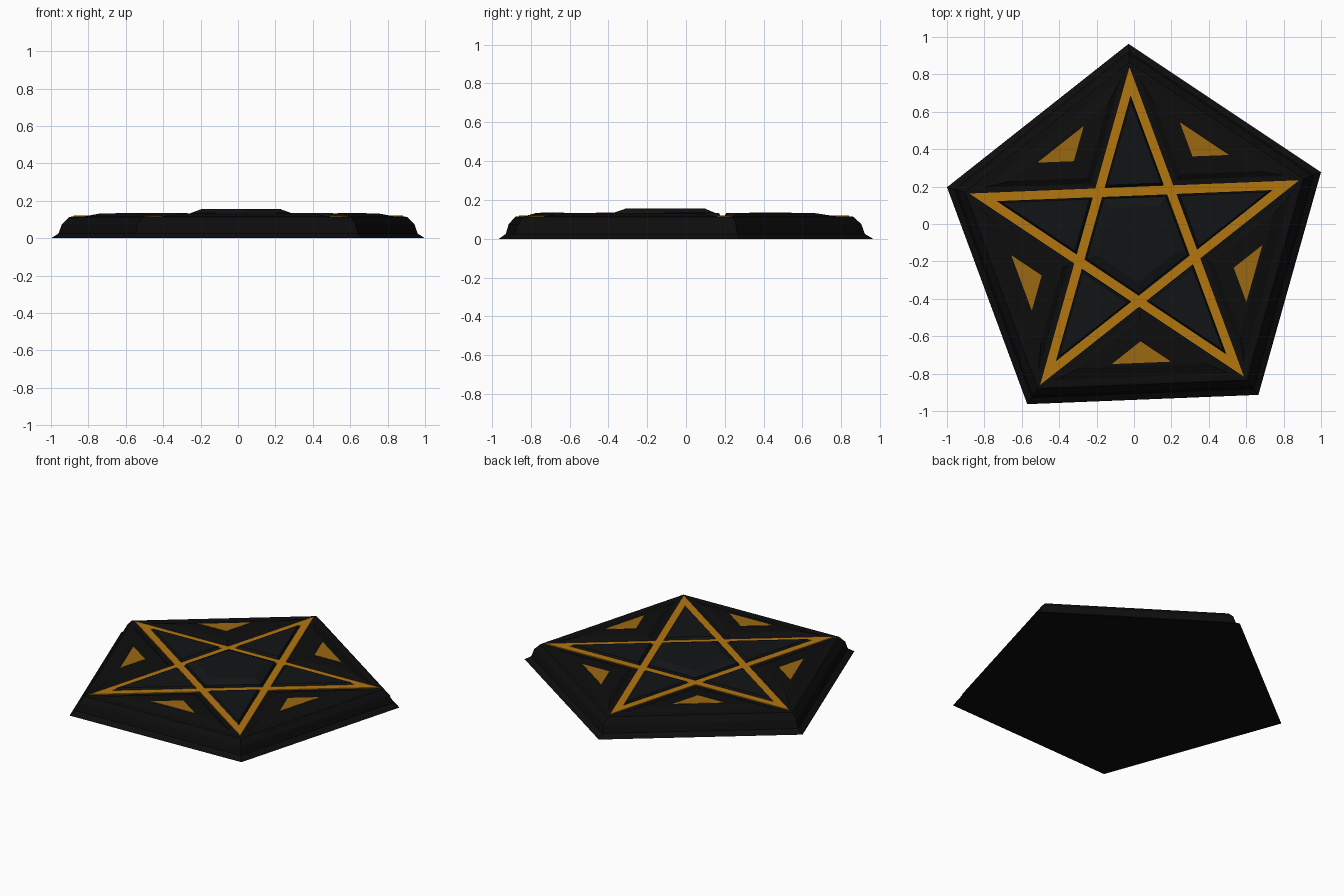
import bpy, bmesh, math

if "Cube" in bpy.data.objects:
    bpy.data.objects.remove(bpy.data.objects["Cube"])

CX, CY, TURN = 0.013, -0.088, 92.3   # centre and rotation of the pentagon

def material(name, r, g, b):
    m = bpy.data.materials.new(name)
    m.diffuse_color = (r, g, b, 1)
    m.use_nodes = True
    m.node_tree.nodes["Principled BSDF"].inputs["Base Color"].default_value = m.diffuse_color
    return m

black = material("black", 0.004, 0.004, 0.004)
slate = material("slate", 0.006, 0.007, 0.008)
gold = material("gold", 0.45, 0.18, 0.005)
dark_gold = material("dark_gold", 0.33, 0.14, 0.006)

def place(points, deg):
    """Turn flat (outward, sideways) points to a direction around the centre."""
    a = math.radians(deg)
    c, s = math.cos(a), math.sin(a)
    return [(CX + u * c - v * s, CY + u * s + v * c) for u, v in points]

def ring(r, offset=0):
    return [place([(r, 0)], TURN + offset + 72 * k)[0] for k in range(5)]

def stack(name, layers, mat):
    """Closed solid lofted through (outline, z) layers."""
    bm = bmesh.new()
    loops = [[bm.verts.new((x, y, z)) for x, y in pts] for pts, z in layers]
    bm.faces.new(loops[0])
    bm.faces.new(loops[-1])
    n = len(loops[0])
    for a, b in zip(loops, loops[1:]):
        for i in range(n):
            j = (i + 1) % n
            bm.faces.new((a[i], a[j], b[j], b[i]))
    bmesh.ops.recalc_face_normals(bm, faces=bm.faces)
    me = bpy.data.meshes.new(name)
    bm.to_mesh(me)
    bm.free()
    me.materials.append(mat)
    ob = bpy.data.objects.new(name, me)
    bpy.context.collection.objects.link(ob)
    return ob

def tri(apex, base, slope):
    """Isosceles triangle along the outward axis."""
    h = abs(base - apex) * slope
    return [(apex, 0), (base, h), (base, -h)]

# Stepped pentagonal base
profile = [(1.052, 0), (1.01, 0.025), (0.992, 0.075), (0.952, 0.113), (0.94, 0.115)]
stack("base", [(ring(r), z) for r, z in profile], black)

# Raised central pentagon
stack("centre_boss", [(ring(r, 36), z) for r, z in
                      [(0.287, 0.113), (0.284, 0.134), (0.224, 0.155)]], slate)

NARROW, WIDE = math.tan(math.radians(18)), math.tan(math.radians(54))
for k in range(5):
    tip = TURN + 72 * k
    side = tip + 36

    # Gold star bar with mitred tips
    bar = [place([(r, 0)], tip + d)[0]
           for r, d in [(0.928, 0), (0.928, 144), (0.776, 144), (0.776, 0)]]
    stack(f"star_bar_{k}", [(bar, 0.113), (bar, 0.121)], gold)

    # Plate inside each star point
    stack(f"point_plate_{k}",
          [(place(tri(0.772, 0.29, NARROW), tip), 0.113),
           (place(tri(0.745, 0.302, NARROW), tip), 0.133)], slate)

    # Plate between star points, with a gold inlay
    stack(f"side_plate_{k}",
          [(place(tri(0.385, 0.735, WIDE), side), 0.113),
           (place(tri(0.425, 0.67, WIDE), side), 0.133)], black)
    inlay = place(tri(0.54, 0.655, WIDE), side)
    stack(f"inlay_{k}", [(inlay, 0.131), (inlay, 0.135)], dark_gold)
